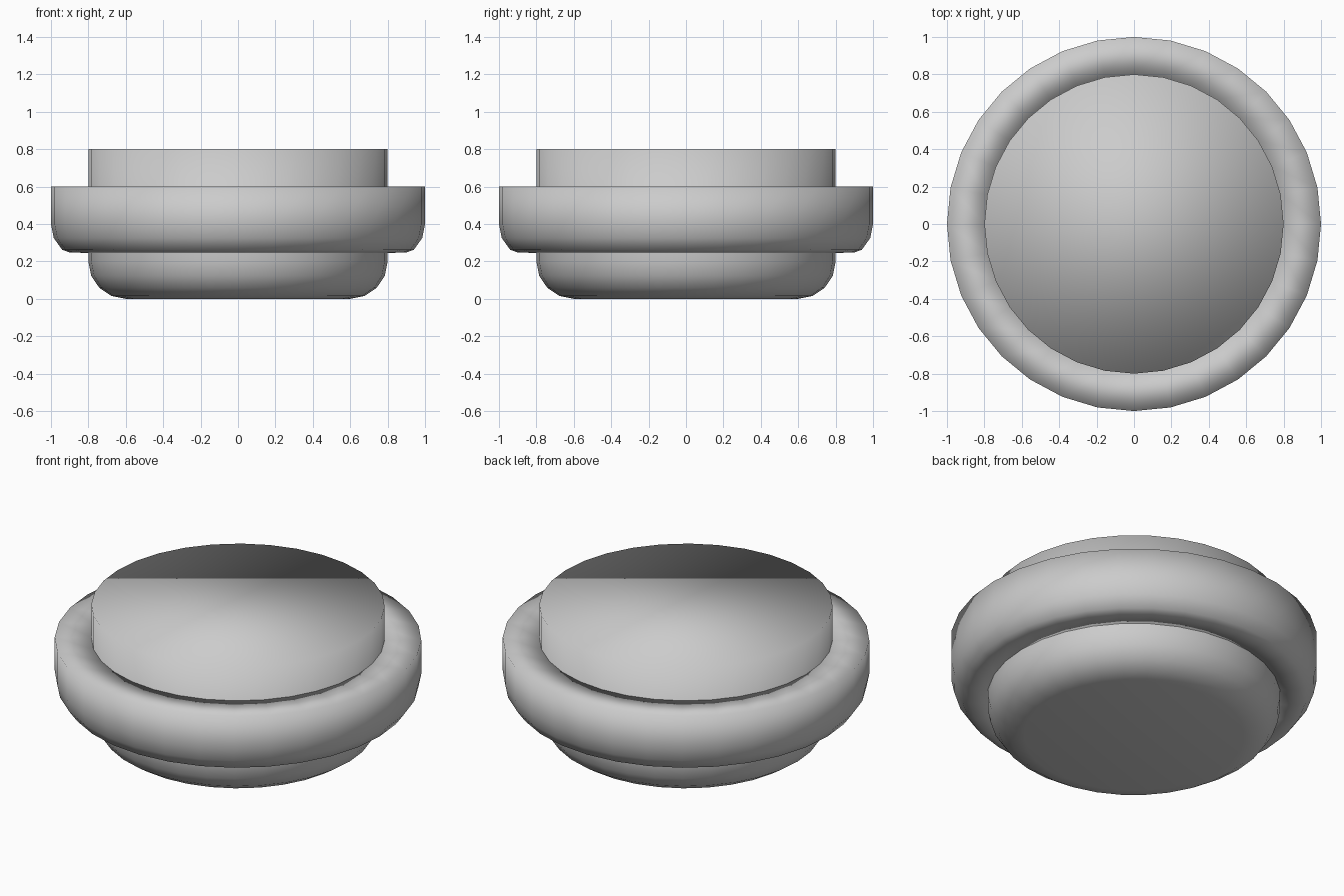
import bpy, bmesh, math

if "Cube" in bpy.data.objects:
    bpy.data.objects.remove(bpy.data.objects["Cube"])

SEGMENTS = 32


def lathe(name, profile, closed):
    """Turn an (r, z) profile around z; open profiles get n-gon end caps."""
    bm = bmesh.new()
    rings = []
    for r, z in profile:
        rings.append([bm.verts.new((r * math.cos(2 * math.pi * i / SEGMENTS),
                                    r * math.sin(2 * math.pi * i / SEGMENTS), z))
                      for i in range(SEGMENTS)])
    pairs = list(zip(rings, rings[1:]))
    if closed:
        pairs.append((rings[-1], rings[0]))
    else:
        bm.faces.new(rings[0][::-1])
        bm.faces.new(rings[-1])
    for a, b in pairs:
        for i in range(SEGMENTS):
            j = (i + 1) % SEGMENTS
            bm.faces.new((a[i], a[j], b[j], b[i]))
    bmesh.ops.recalc_face_normals(bm, faces=bm.faces)
    for f in bm.faces:
        f.smooth = True
    mesh = bpy.data.meshes.new(name)
    bm.to_mesh(mesh)
    bm.free()
    obj = bpy.data.objects.new(name, mesh)
    bpy.context.collection.objects.link(obj)
    return obj


# Solid core with a rounded bottom edge
R, BEVEL, STEPS = 0.8, 0.2, 4
core = [(R - BEVEL + BEVEL * math.sin(a), BEVEL - BEVEL * math.cos(a))
        for a in (math.pi / 2 * k / STEPS for k in range(STEPS + 1))]
lathe("core", core + [(R, 0.8)], closed=False)

# Collar around the core, rounded on its lower outside edge
collar = [(0.8, 0.245), (0.9, 0.248), (0.94, 0.262), (0.985, 0.325),
          (1.0, 0.4), (1.0, 0.6), (0.8, 0.6)]
lathe("collar", collar, closed=True)
